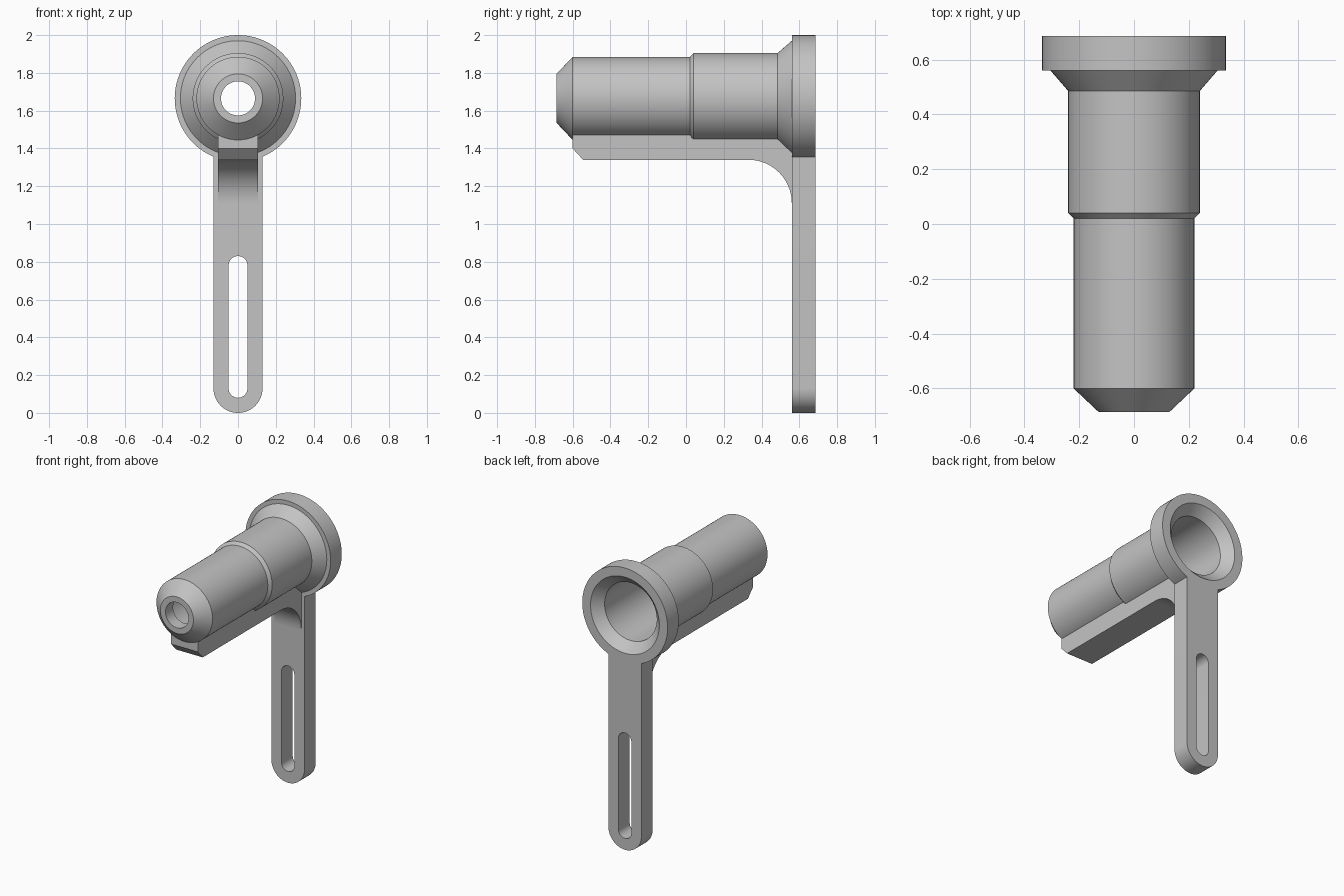
import bpy, bmesh
from math import sin, cos, pi, radians, asin
from mathutils import Matrix, Vector

cube = bpy.data.objects.get("Cube")
if cube:
    bpy.data.objects.remove(cube, do_unlink=True)

AXIS_Z = 1.665      # height of the tube axis
FLANGE_R = 0.335
BACK = 0.685
LEG_FRONT = 0.56

grey = bpy.data.materials.new("plain grey")
grey.use_nodes = True
colour = (0.55, 0.55, 0.55, 1)
grey.diffuse_color = colour
grey.node_tree.nodes["Principled BSDF"].inputs["Base Color"].default_value = colour


def finish(name, bm):
    bmesh.ops.recalc_face_normals(bm, faces=bm.faces)
    mesh = bpy.data.meshes.new(name)
    bm.to_mesh(mesh)
    bm.free()
    mesh.materials.append(grey)
    ob = bpy.data.objects.new(name, mesh)
    bpy.context.collection.objects.link(ob)
    return ob


def smooth(ob):
    bpy.ops.object.select_all(action='DESELECT')
    ob.select_set(True)
    bpy.context.view_layer.objects.active = ob
    bpy.ops.object.shade_smooth_by_angle(angle=radians(20))


def arc(cx, cz, r, start, end, steps=24):
    """Points on an arc, angles in degrees."""
    angles = [radians(start + (end - start) * i / steps) for i in range(steps + 1)]
    return [(cx + r * cos(a), cz + r * sin(a)) for a in angles]


def prism(name, outline, to_3d, direction):
    """Extrude a flat outline along a direction."""
    bm = bmesh.new()
    face = bm.faces.new([bm.verts.new(to_3d(*p)) for p in outline])
    side = bmesh.ops.extrude_face_region(bm, geom=[face])["geom"]
    verts = [g for g in side if isinstance(g, bmesh.types.BMVert)]
    bmesh.ops.translate(bm, verts=verts, vec=Vector(direction))
    return finish(name, bm)


def lathe(name, profile, steps=96):
    """Turn a closed (y, radius) profile around the tube axis."""
    bm = bmesh.new()
    rings = []
    for i in range(steps):
        a = 2 * pi * i / steps
        rings.append([bm.verts.new((r * cos(a), y, AXIS_Z + r * sin(a))) for y, r in profile])
    n = len(profile)
    for i in range(steps):
        here, there = rings[i], rings[(i + 1) % steps]
        for j in range(n):
            k = (j + 1) % n
            bm.faces.new((here[j], here[k], there[k], there[j]))
    return finish(name, bm)


# Hollow stepped tube with flange, tapered nose and flared rear mouth
outside = [(-0.685, 0.13), (-0.6, 0.22), (0.02, 0.22), (0.04, 0.24), (0.485, 0.24),
           (LEG_FRONT, 0.305), (LEG_FRONT, FLANGE_R), (BACK, FLANGE_R)]
inside = [(BACK, 0.27), (0.62, 0.205), (0.04, 0.205), (0.02, 0.185), (-0.6, 0.185),
          (-0.6, 0.09), (-0.685, 0.09)]
tube = lathe("tube", outside + inside)

# Leg with round foot and a top that hugs the flange
half = 0.13
spread = asin(half / FLANGE_R) * 180 / pi
leg_outline = arc(0, half, half, 180, 360, 32) \
    + arc(0, AXIS_Z, FLANGE_R - 0.002, 270 + spread, 270 - spread, 12)
leg = prism("mounting_leg", leg_outline, lambda x, z: (x, LEG_FRONT, z),
            (0, BACK - LEG_FRONT, 0))

# Long slot through the leg
slot_outline = arc(0, 0.13, 0.05, 180, 360) + arc(0, 0.78, 0.05, 0, 180)
cutter = prism("slot_cutter", slot_outline, lambda x, z: (x, 0.5, z), (0, 0.3, 0))
cutter.hide_render = True
cut = leg.modifiers.new("slot", 'BOOLEAN')
cut.operation = 'DIFFERENCE'
cut.solver = 'EXACT'
cut.object = cutter
bpy.context.view_layer.objects.active = leg
bpy.ops.object.modifier_apply(modifier=cut.name)
bpy.data.objects.remove(cutter, do_unlink=True)

# Rib under the tube, curving down into the leg
rib_outline = [(-0.6, 1.475), (-0.6, 1.4), (-0.545, 1.34)] \
    + arc(0.33, 1.11, 0.23, 90, 0) \
    + [(0.57, 1.11), (0.57, 1.455), (0.03, 1.455), (0.03, 1.475)]
rib = prism("support_rib", rib_outline, lambda y, z: (-0.105, y, z), (0.21, 0, 0))

for part in (tube, leg, rib):
    smooth(part)
